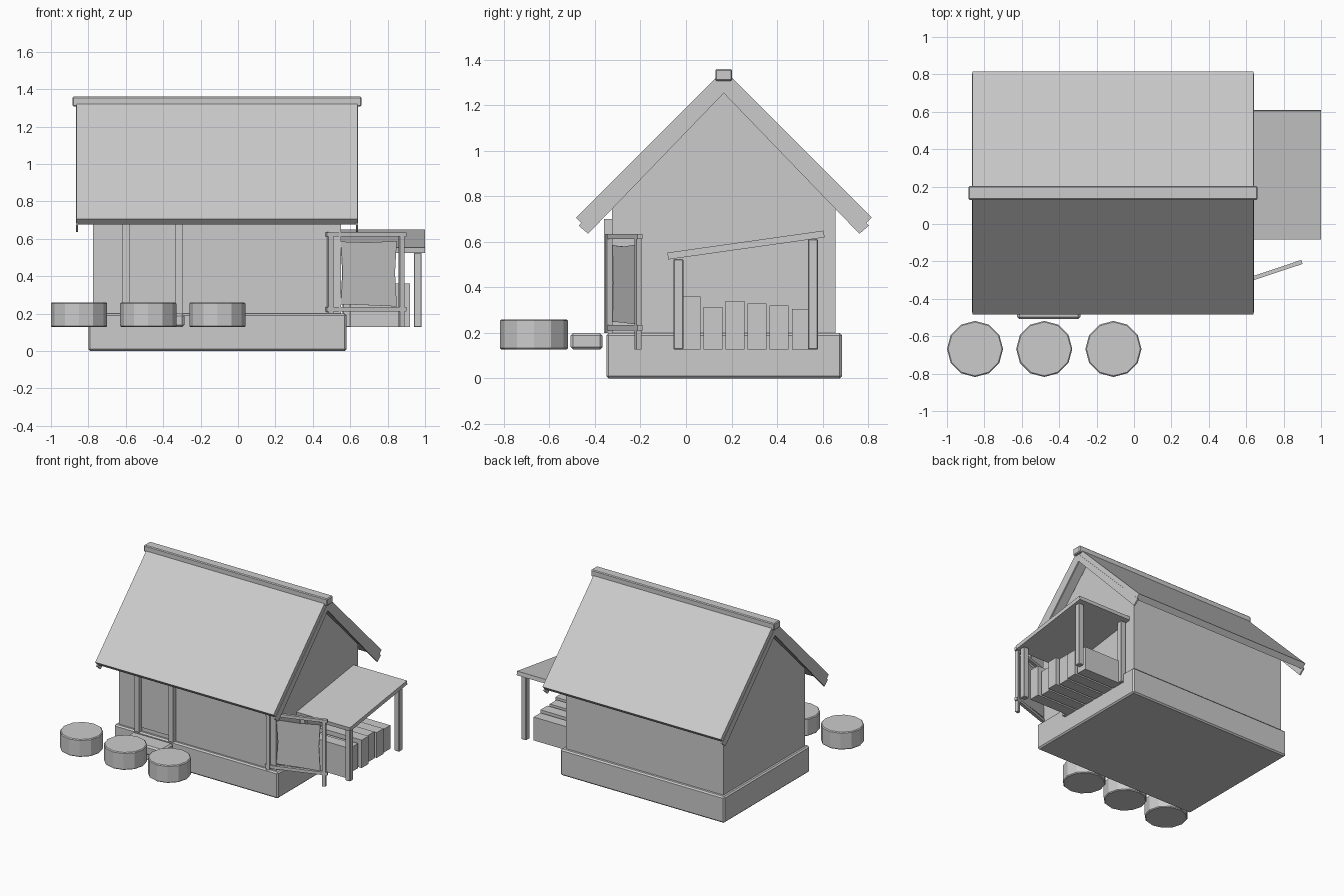
import bpy, bmesh
from math import atan2, radians
from mathutils import Vector

cube = bpy.data.objects.get("Cube")
if cube:
    bpy.data.objects.remove(cube, do_unlink=True)

mat = bpy.data.materials.new("light grey")
mat.use_nodes = True
GREY = (0.6, 0.6, 0.6, 1)
mat.diffuse_color = GREY
mat.node_tree.nodes["Principled BSDF"].inputs["Base Color"].default_value = GREY

CY = 0.166       # ridge line in y
GROUND = 0.127   # ground level, the base is sunk below it


def finish(name, bm, bevel=0):
    bmesh.ops.recalc_face_normals(bm, faces=bm.faces[:])
    me = bpy.data.meshes.new(name)
    bm.to_mesh(me)
    bm.free()
    me.materials.append(mat)
    ob = bpy.data.objects.new(name, me)
    bpy.context.collection.objects.link(ob)
    if bevel:
        m = ob.modifiers.new("bevel", 'BEVEL')
        m.width, m.segments = bevel, 1
    return ob


def box(name, x, y, z, bevel=0):
    bm = bmesh.new()
    bmesh.ops.create_cube(bm, size=1)
    for v in bm.verts:
        v.co = Vector(r[0] + (c + 0.5) * (r[1] - r[0]) for c, r in zip(v.co, (x, y, z)))
    return finish(name, bm, bevel)


def prism(name, profile, x0, x1):
    """Extrude a (y, z) profile along x."""
    bm = bmesh.new()
    face = bm.faces.new([bm.verts.new((x0, y, z)) for y, z in profile])
    ext = bmesh.ops.extrude_face_region(bm, geom=[face])
    verts = [g for g in ext["geom"] if isinstance(g, bmesh.types.BMVert)]
    bmesh.ops.translate(bm, verts=verts, vec=(x1 - x0, 0, 0))
    return finish(name, bm)


# House body
box("stone_base", (-0.80, 0.58), (-0.35, 0.685), (0, 0.2), 0.01)
box("walls", (-0.775, 0.55), (CY - 0.492, CY + 0.492), (0.19, 0.795))
prism("gables", [(CY - 0.485, 0.795), (CY + 0.485, 0.795), (CY, 1.28)], -0.775, 0.55)

# Roof: two slabs with barge boards along their ends
for side, s in (("front", -1), ("back", 1)):
    slab = [(0, 1.357), (0.65, 0.707), (0.618, 0.675), (0, 1.293)]
    board = [(0, 1.31), (0.638, 0.672), (0.596, 0.636), (0, 1.254)]
    slab, board = ([(CY + s * d, z) for d, z in p] for p in (slab, board))
    prism(side + "_roof", slab, -0.864, 0.638)
    prism(side + "_left_barge_board", board, 0.63, 0.641)
    prism(side + "_right_barge_board", board, -0.866, -0.855)
box("ridge_cap", (-0.885, 0.66), (CY - 0.037, CY + 0.037), (1.307, 1.36), 0.006)

# Doorway
for side, x in (("right", -0.62), ("left", -0.335)):
    box(side + "_door_post", (x, x + 0.04), (-0.36, -0.32), (0.2, 0.70))
box("door", (-0.58, -0.335), (-0.335, -0.32), (0.23, 0.70))
box("door_step", (-0.625, -0.287), (-0.508, -0.366), (GROUND, 0.2), 0.012)

# Three round tubs
for i in range(3):
    bm = bmesh.new()
    bmesh.ops.create_cone(bm, cap_ends=True, segments=12, radius1=0.15, radius2=0.15, depth=0.133)
    tub = finish(f"tub_{i + 1}", bm, 0.006)
    tub.modifiers["bevel"].limit_method = 'ANGLE'
    tub.modifiers["bevel"].angle_limit = radians(45)
    tub.location = (-0.85 + 0.37 * i, -0.668, GROUND + 0.0665)

# Lean-to shelter with firewood
prism("shelter_roof", [(-0.082, 0.553), (0.605, 0.65), (0.609, 0.62), (-0.078, 0.523)], 0.55, 1.0)
for row, y, top in (("front", -0.055, 0.525), ("back", 0.537, 0.612)):
    for side, x in (("inner", 0.56), ("outer", 0.94)):
        box(f"shelter_{row}_{side}_post", (x, x + 0.042), (y, y + 0.043), (GROUND, top), 0.004)
for i, (top, reach) in enumerate(((0.36, 0.92), (0.315, 0.9), (0.34, 0.92),
                                  (0.33, 0.9), (0.32, 0.91), (0.305, 0.9))):
    y = -0.02 + 0.097 * i
    box(f"firewood_{i + 1}", (0.56, reach), (y, y + 0.083), (GROUND, top))

# Stretching frame, modelled straight along x and then swung out from the corner
parts = [
    box("frame_inner_post", (-0.012, 0.014), (-0.014, 0.014), (0.2, 0.635)),
    box("frame_outer_post", (0.39, 0.416), (-0.012, 0.012), (GROUND, 0.63)),
    box("frame_top_rail", (-0.022, 0.428), (-0.011, 0.011), (0.612, 0.634)),
    box("frame_bottom_rail", (-0.022, 0.428), (-0.011, 0.011), (0.212, 0.235)),
]
bm = bmesh.new()
outline = [(0.06, 0.25), (0.21, 0.245), (0.375, 0.238), (0.365, 0.42),
           (0.375, 0.588), (0.21, 0.58), (0.06, 0.585), (0.07, 0.42)]
for y in (-0.004, 0.004):
    bm.faces.new([bm.verts.new((x, y, z)) for x, z in outline])
bmesh.ops.bridge_loops(bm, edges=bm.edges[:])
parts.append(finish("stretched_sheet", bm))
for p in parts:
    p.location = (0.492, -0.338, 0)
    p.rotation_euler.z = atan2(0.13, 0.39)
